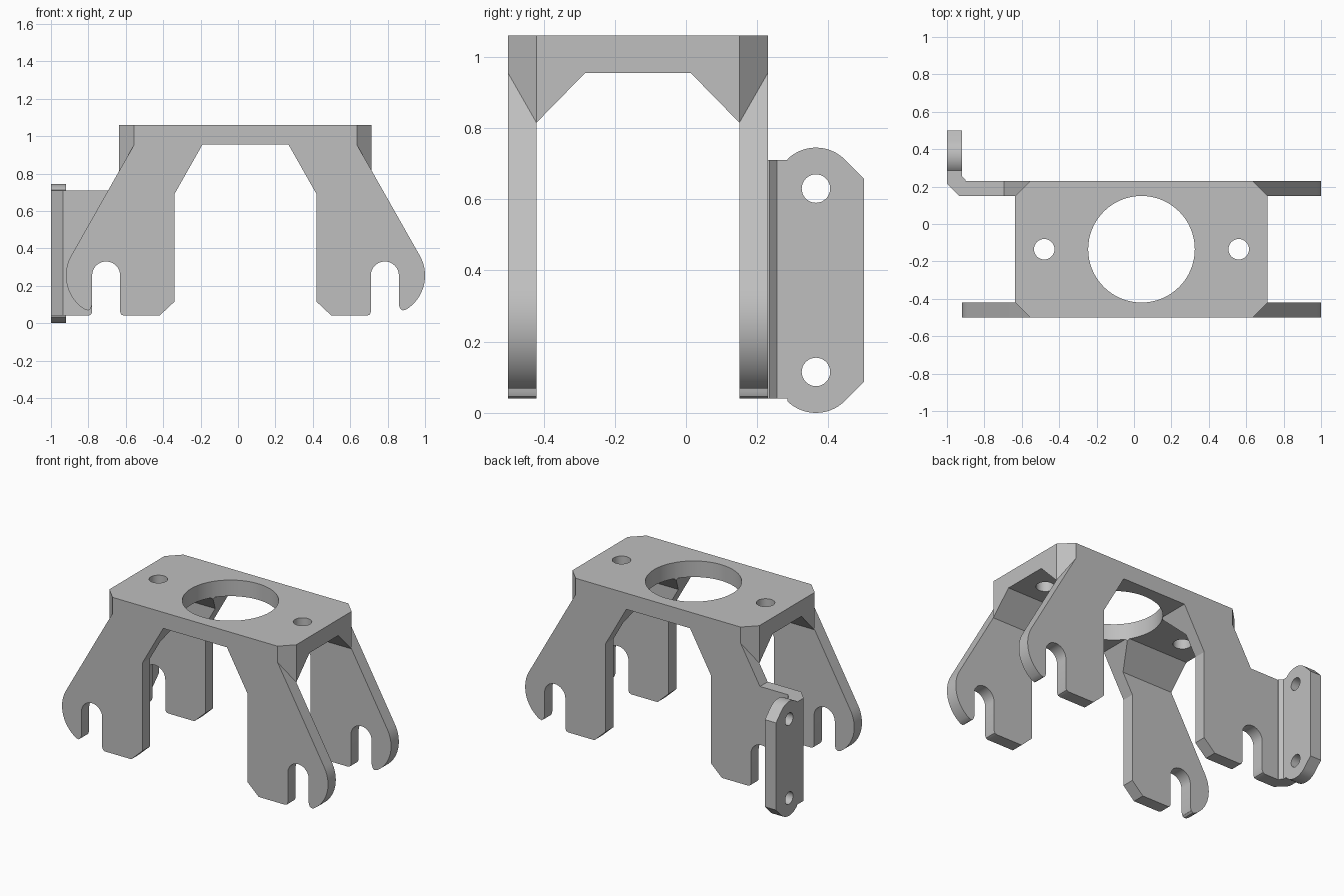
import bpy, bmesh, math
from mathutils import Vector

if "Cube" in bpy.data.objects:
    bpy.data.objects.remove(bpy.data.objects["Cube"], do_unlink=True)

CX, CY = 0.04, -0.135      # centre of the main bracket
Y0, Y1 = -0.5, 0.23        # outer faces of the leg plates
TOP = 1.06

metal = bpy.data.materials.new("grey metal")
metal.use_nodes = True
colour = (0.52, 0.52, 0.52, 1)
metal.diffuse_color = colour
metal.node_tree.nodes["Principled BSDF"].inputs["Base Color"].default_value = colour


def solid(name, bottom, top):
    """Closed solid between two matching outlines."""
    bm = bmesh.new()
    a = [bm.verts.new(p) for p in bottom]
    b = [bm.verts.new(p) for p in top]
    bm.faces.new(a)
    bm.faces.new(b)
    n = len(a)
    for i in range(n):
        j = (i + 1) % n
        bm.faces.new((a[i], a[j], b[j], b[i]))
    bmesh.ops.recalc_face_normals(bm, faces=bm.faces)
    mesh = bpy.data.meshes.new(name)
    bm.to_mesh(mesh)
    bm.free()
    mesh.materials.append(metal)
    obj = bpy.data.objects.new(name, mesh)
    bpy.context.collection.objects.link(obj)
    return obj


def extrude(name, outline, axis, lo, hi):
    """Extrude a 2D outline along the given axis."""
    def at(p, h):
        v = list(p)
        v.insert("xyz".index(axis), h)
        return Vector(v)
    return solid(name, [at(p, lo) for p in outline], [at(p, hi) for p in outline])


def arc(cx, cy, r, start, end, steps):
    angles = [math.radians(start + (end - start) * i / steps) for i in range(steps + 1)]
    return [(cx + r * math.cos(t), cy + r * math.sin(t)) for t in angles]


def combine(target, other, operation):
    """Apply a boolean and discard the second solid."""
    mod = target.modifiers.new(operation, 'BOOLEAN')
    mod.object, mod.operation, mod.solver = other, operation, 'EXACT'
    bpy.ops.object.select_all(action='DESELECT')
    bpy.context.view_layer.objects.active = target
    target.select_set(True)
    bpy.ops.object.modifier_apply(modifier=mod.name)
    bpy.data.objects.remove(other, do_unlink=True)


# Front silhouette: sloping legs with rounded feet and open slots
half = [(-0.635, TOP), (-0.635, 0.815)]
half += arc(-0.705, 0.255, 0.215, 150, 238, 20)
half += [(-0.8, 0.068), (-0.787, 0.078), (-0.78, 0.1)]
half += arc(-0.705, 0.255, 0.075, 180, 0, 20)
half += [(-0.63, 0.06), (-0.624, 0.046), (-0.61, 0.04), (-0.42, 0.04),
         (-0.34, 0.115), (-0.34, 0.69), (-0.19, 0.955)]
outline = half + [(2 * CX - x, z) for x, z in reversed(half)]
body = extrude("mounting_bracket", outline, "y", Y0, Y1)

# Side silhouette: hollow between the plates, with gussets under the deck
hollow = [(-0.42, -0.1), (-0.42, 0.815), (-0.283, 0.955),
          (0.013, 0.955), (0.15, 0.815), (0.15, -0.1)]
combine(body, extrude("hollow_cutter", hollow, "x", -1.2, 1.2), 'DIFFERENCE')

# Chamfered deck corners, stopping on the slope of the legs
for sx in (1, -1):
    for sy in (1, -1):
        plan = [(0.695, 0.265), (0.575, 0.385), (0.695, 0.385)]
        low = [Vector((CX + sx * x, CY + sy * y, 0.955 - (x - 0.595) * 1.75)) for x, y in plan]
        high = [Vector((p.x, p.y, 1.2)) for p in low]
        combine(body, solid("corner_cutter", low, high), 'DIFFERENCE')

# Deck holes
for dx, r, n in ((0, 0.285, 64), (-0.52, 0.055, 32), (0.52, 0.055, 32)):
    ring = arc(CX + dx, CY, r, 0, 360, n)[:-1]
    combine(body, extrude("hole_cutter", ring, "z", 0.8, 1.2), 'DIFFERENCE')

# Web joining the rear right leg to the side flange
web = [(-0.64, 0.6), (-0.695, 0.71), (-0.9, 0.71), (-0.9, 0.04), (-0.8, 0.04),
       (-0.786, 0.046), (-0.78, 0.06), (-0.78, 0.4)]
combine(body, extrude("web", web, "y", 0.15, Y1), 'UNION')

# Folded corner
fold = [(-0.9, 0.15), (-0.935, 0.15), (-1, 0.215), (-1, 0.285),
        (-0.92, 0.285), (-0.92, 0.255), (-0.9, 0.235), (-0.9, Y1)]
combine(body, extrude("fold", fold, "z", 0.04, 0.71), 'UNION')

# Side flange with rounded ears and two bolt holes
FY, FZ, MID = 0.365, 0.63, 0.3725
upper = [(0.285, 0.71)] + arc(FY, FZ, 0.115, 134, 45, 16) + [(0.5, 0.657)]
flange = upper + [(y, 2 * MID - z) for y, z in reversed(upper)]
plate = extrude("side_flange", flange, "x", -1, -0.92)
for z in (FZ, 2 * MID - FZ):
    ring = arc(FY, z, 0.04, 0, 360, 32)[:-1]
    combine(plate, extrude("bolt_cutter", ring, "x", -1.1, -0.8), 'DIFFERENCE')
combine(body, plate, 'UNION')

# Smooth the curved walls, keep the folded edges sharp
bpy.ops.object.select_all(action='DESELECT')
body.select_set(True)
bpy.context.view_layer.objects.active = body
bpy.ops.object.shade_smooth_by_angle(angle=math.radians(25))
